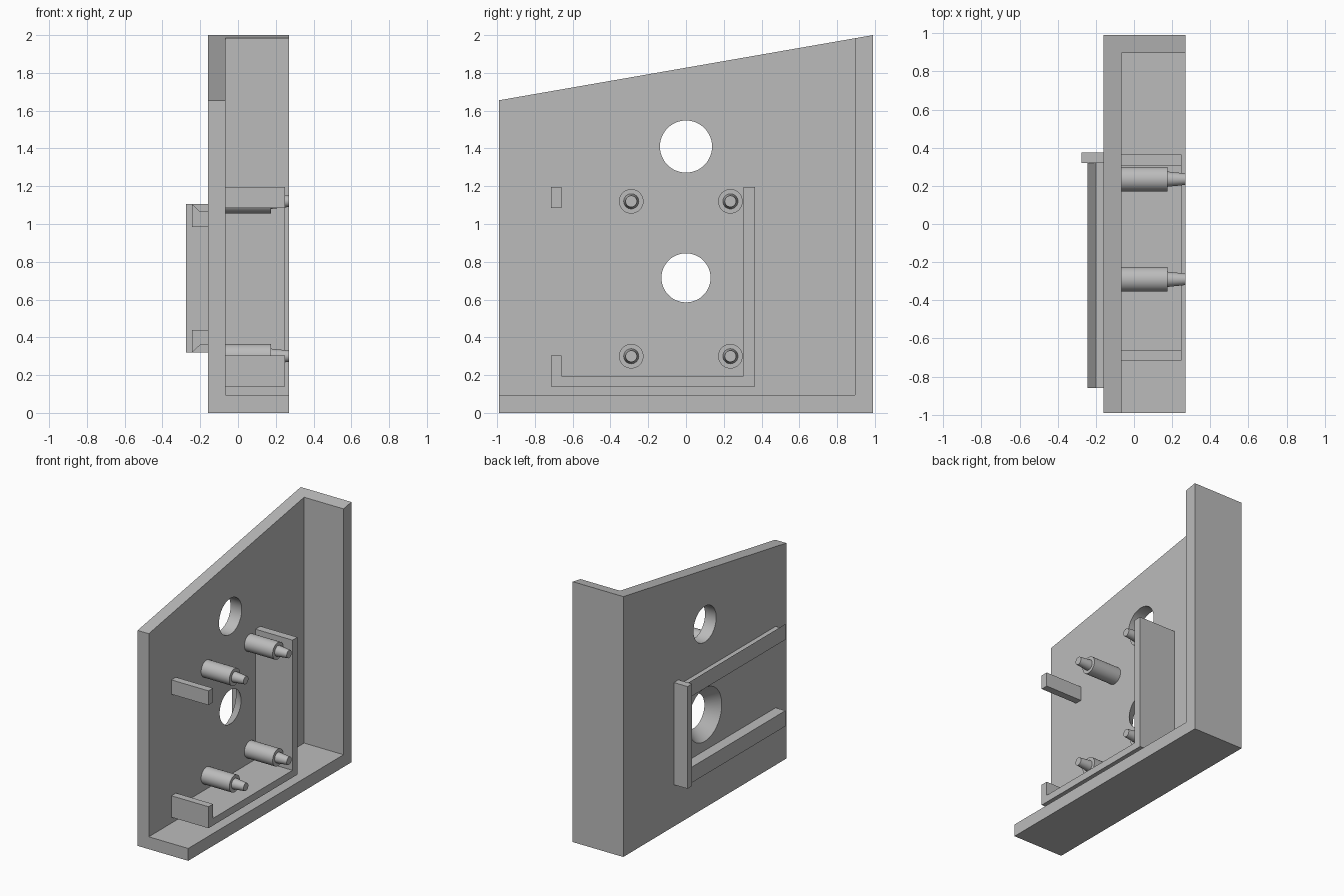
import bpy, bmesh, math
from mathutils import Matrix, Vector

if "Cube" in bpy.data.objects:
    bpy.data.objects.remove(bpy.data.objects["Cube"], do_unlink=True)

grey = bpy.data.materials.new("plain_grey")
grey.use_nodes = True
grey.diffuse_color = (0.5, 0.5, 0.5, 1)
grey.node_tree.nodes["Principled BSDF"].inputs["Base Color"].default_value = (0.5, 0.5, 0.5, 1)


def finish(name, bm):
    bmesh.ops.recalc_face_normals(bm, faces=bm.faces)
    mesh = bpy.data.meshes.new(name)
    bm.to_mesh(mesh)
    bm.free()
    mesh.materials.append(grey)
    ob = bpy.data.objects.new(name, mesh)
    bpy.context.collection.objects.link(ob)
    return ob


def prism(name, points, offset):
    """Extrude a closed outline of 3D points along an offset."""
    bm = bmesh.new()
    face = bm.faces.new([bm.verts.new(p) for p in points])
    new = bmesh.ops.extrude_face_region(bm, geom=[face])["geom"]
    verts = [v for v in new if isinstance(v, bmesh.types.BMVert)]
    bmesh.ops.translate(bm, verts=verts, vec=Vector(offset))
    return finish(name, bm)


def side_prism(name, yz, x0, x1):
    return prism(name, [(x0, y, z) for y, z in yz], (x1 - x0, 0, 0))


def box(name, x0, x1, y0, y1, z0, z1):
    return side_prism(name, [(y0, z0), (y1, z0), (y1, z1), (y0, z1)], x0, x1)


def add_cone(bm, x0, x1, r0, r1, y, z, segments=48):
    turn = Matrix.Translation(((x0 + x1) / 2, y, z)) @ Matrix.Rotation(math.pi / 2, 4, 'Y')
    bmesh.ops.create_cone(bm, cap_ends=True, segments=segments, radius1=r0,
                          radius2=r1, depth=x1 - x0, matrix=turn)


def cone(name, *args):
    bm = bmesh.new()
    add_cone(bm, *args)
    return finish(name, bm)


def cut(target, cutter):
    cutter.hide_render = True
    mod = target.modifiers.new("cut", 'BOOLEAN')
    mod.operation, mod.solver, mod.object = 'DIFFERENCE', 'EXACT', cutter
    bpy.context.view_layer.objects.active = target
    bpy.ops.object.modifier_apply(modifier=mod.name)
    bpy.data.objects.remove(cutter, do_unlink=True)


def smooth(ob):
    bpy.ops.object.select_all(action='DESELECT')
    ob.select_set(True)
    bpy.context.view_layer.objects.active = ob
    bpy.ops.object.shade_smooth_by_angle(angle=math.radians(30))


# Casing: sloped-top plate with floor and back wall
BACK, INNER, RIM = -0.16, -0.065, 0.27
casing = side_prism("casing", [(-0.99, 0), (0.99, 0), (0.99, 2), (-0.99, 1.655)], BACK, RIM)
cut(casing, box("cavity_cutter", INNER, 0.5, -1.2, 0.895, 0.095, 2.5))
# Plain upper hole and countersunk lower hole
cut(casing, cone("upper_hole_cutter", -0.3, 0.1, 0.138, 0.138, 0, 1.41))
cut(casing, cone("lower_hole_cutter", -0.17, -0.055, 0.213, 0.122, 0, 0.715))
smooth(casing)

# Board holder: angled ledge with a short front lip, and a separate stop block
side_prism("board_ledge", [(-0.715, 0.14), (0.365, 0.14), (0.365, 1.195), (0.305, 1.195),
                           (0.305, 0.195), (-0.66, 0.195), (-0.66, 0.305), (-0.715, 0.305)],
           INNER, 0.25)
box("board_stop_block", INNER, 0.25, -0.715, -0.66, 1.085, 1.195)

# Standoffs with tapered pins
for row, z in (("lower", 0.3), ("upper", 1.12)):
    for side, y in (("front", -0.29), ("back", 0.235)):
        smooth(cone(f"{row}_{side}_standoff", INNER, 0.175, 0.065, 0.065, y, z, 32))
        smooth(cone(f"{row}_{side}_pin", 0.175, RIM, 0.04, 0.03, y, z, 32))

# Mounting slide: two flared rails, mirrored in height, and an end stop
MID = 0.7125
rail = [(BACK, 0.2725), (-0.243, 0.2725), (-0.243, 0.3925), (-0.2, 0.3525), (BACK, 0.3525)]
for name, sign in (("upper_rail", 1), ("lower_rail", -1)):
    prism(name, [(x, -0.86, MID + sign * h) for x, h in rail], (0, 1.18, 0))
box("rail_end_stop", -0.275, BACK, 0.32, 0.375, 0.32, 1.105)
